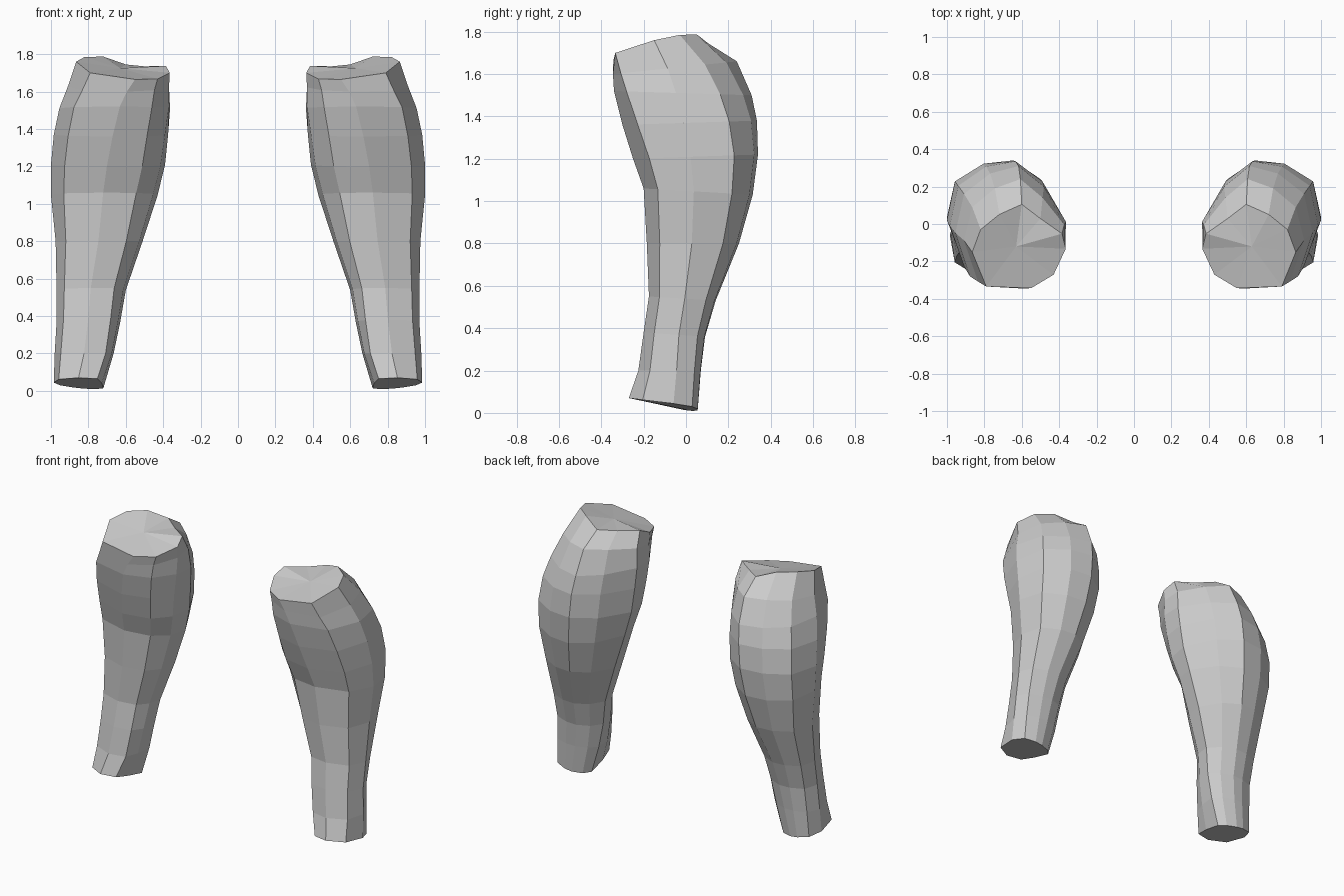
import bpy, bmesh

if "Cube" in bpy.data.objects:
    bpy.data.objects.remove(bpy.data.objects["Cube"])

# Unit cross-sections (u across, v front to back), starting at the shin and
# running round the outer side, the back and the inner side
ANKLE = [(.5, 0), (.9, .2), (1, .65), (.87, .92), (.6, 1),
         (.4, 1), (.15, .93), (0, .8), (.03, .4), (.12, .08)]
CALF = [(.51, .0), (.88, .13), (1, .46), (.93, .81), (.68, .97),
        (.42, 1), (.18, .83), (0, .48), (.04, .23), (.2, .06)]
KNEE = [(.37, 0), (.85, .02), (1, .43), (.91, .7), (.71, .88),
        (.47, 1), (.27, .83), (.04, .65), (0, .47), (.13, .16)]
KNEE_Z = [1.665, 1.70, 1.76, 1.785, 1.787, 1.745, 1.735, 1.737, 1.70, 1.668]

# inner x, outer x, front y, back y, front z, back z, shape (0 ankle, 1 calf, 2 knee)
RINGS = [
    (.72, .985, -.27, .055, .07, .0, 0),
    (.665, .98, -.225, .07, .2, .2, .2),
    (.63, .97, -.20, .09, .38, .36, .4),
    (.60, .97, -.175, .14, .55, .53, .6),
    (.51, .975, -.185, .25, .8, .8, .85),
    (.43, 1.0, -.20, .315, 1.06, 1.03, 1),
    (.39, 1.0, -.25, .34, 1.2, 1.22, 1),
    (.37, .985, -.30, .335, 1.36, 1.38, 1.15),
    (.355, .955, -.34, .31, 1.52, 1.5, 1.35),
    (.36, .91, -.345, .24, 1.6, 1.66, 1.6),
    (.365, .865, -.343, .105, 1.67, 1.74, 2),
]


def section(shape):
    """Blend the unit cross-sections."""
    a, b, t = (ANKLE, CALF, shape) if shape <= 1 else (CALF, KNEE, shape - 1)
    return [(p[0] + (q[0] - p[0]) * t, p[1] + (q[1] - p[1]) * t)
            for p, q in zip(a, b)]


bm = bmesh.new()
loops = []
for x0, x1, y0, y1, zf, zb, shape in RINGS:
    loop = []
    for i, (u, v) in enumerate(section(shape)):
        z = KNEE_Z[i] if shape == 2 else zf + (zb - zf) * v
        if shape == 0:
            z += .03 * u * v
        loop.append(bm.verts.new((x0 + (x1 - x0) * u, y0 + (y1 - y0) * v, z)))
    loops.append(loop)

# Skin of the leg
n = len(CALF)
for lo, hi in zip(loops, loops[1:]):
    for i in range(n):
        j = (i + 1) % n
        bm.faces.new((lo[i], lo[j], hi[j], hi[i]))

# Knee cap fan and ankle cap
centre = bm.verts.new((.63, -.12, 1.725))
for i in range(n):
    bm.faces.new((loops[-1][i], loops[-1][(i + 1) % n], centre))
bm.faces.new(loops[0][::-1])

mesh = bpy.data.meshes.new("lower_legs")
bm.to_mesh(mesh)
bm.free()
legs = bpy.data.objects.new("lower_legs", mesh)
bpy.context.collection.objects.link(legs)

# Other leg
mirror = legs.modifiers.new("other_leg", 'MIRROR')
mirror.use_axis[0] = True
mirror.use_mirror_merge = False
